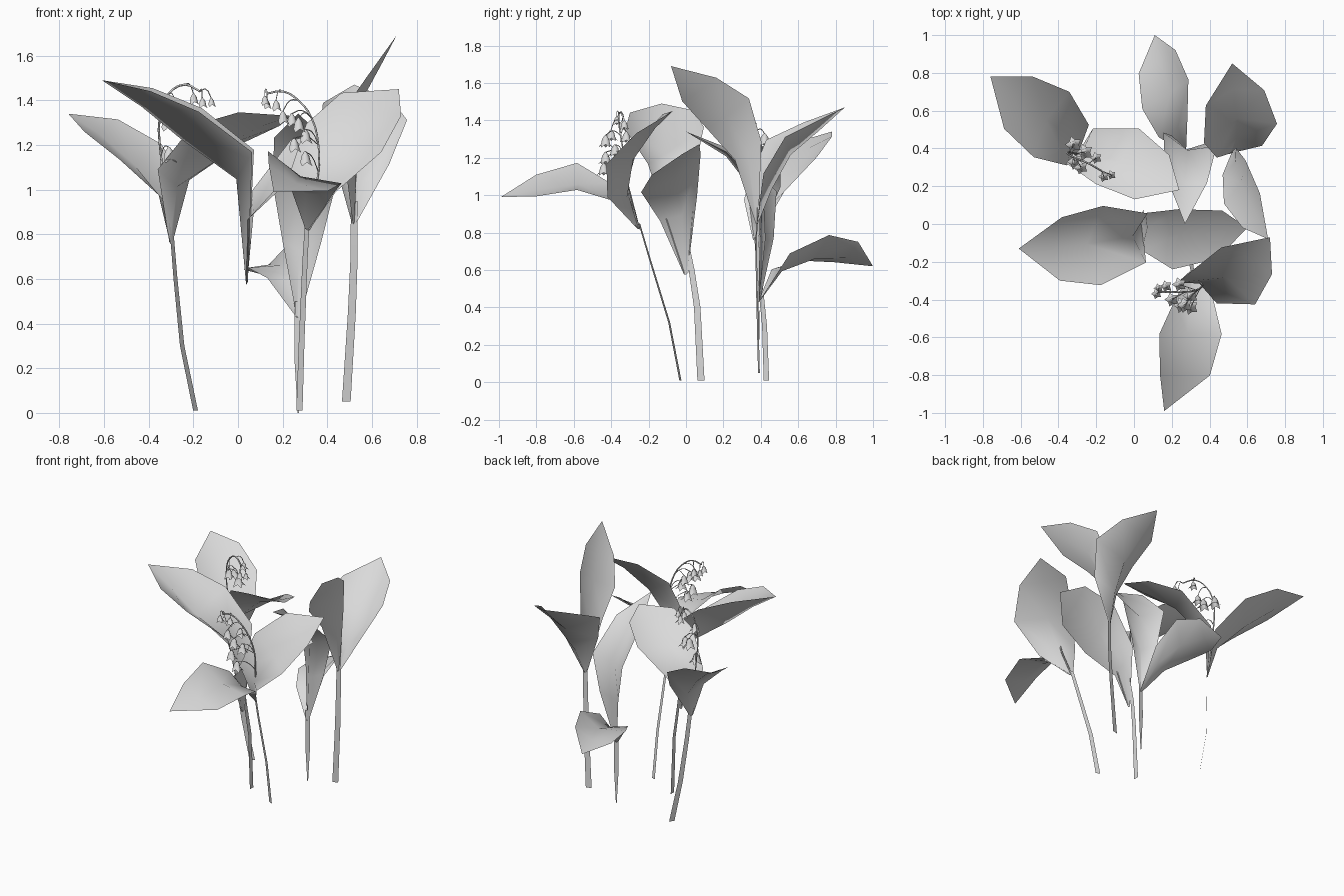
import bpy, bmesh, math
from mathutils import Vector

cube = bpy.data.objects.get("Cube")
if cube:
    bpy.data.objects.remove(cube, do_unlink=True)

# One flat grey for the whole plant
grey = bpy.data.materials.new("plant_grey")
grey.use_nodes = True
grey.diffuse_color = (0.7, 0.7, 0.7, 1)
grey.node_tree.nodes["Principled BSDF"].inputs["Base Color"].default_value = (0.7, 0.7, 0.7, 1)

# Width and cupping from the foot of a leaf to its tip
LEAF_PROFILE = (0.06, 0.62, 1.0, 0.8, 0.0)
FOLD_TAPER = (1.5, 1.5, 1.0, 0.7, 0.0)


def add_mesh(name, bm):
    bmesh.ops.remove_doubles(bm, verts=bm.verts, dist=0.0005)
    mesh = bpy.data.meshes.new(name)
    bm.to_mesh(mesh)
    bm.free()
    mesh.materials.append(grey)
    for poly in mesh.polygons:
        poly.use_smooth = True
    obj = bpy.data.objects.new(name, mesh)
    bpy.context.collection.objects.link(obj)


def strip(name, rib, across, half_width, profile, fold=0.0):
    """Sheet along a midrib, with its edges raised from the rib by the fold."""
    rib = [Vector(p) for p in rib]
    across = Vector(across).normalized()
    normal = (rib[-1] - rib[1]).cross(across).normalized()
    if normal.z < 0:
        normal = -normal
    bm = bmesh.new()
    rows = []
    for point, share, cup in zip(rib, profile, FOLD_TAPER):
        side = across * half_width * share
        lift = normal * fold * cup * half_width * share / 2
        rows.append([bm.verts.new(p) for p in
                     (point - side + lift, point - lift, point + side + lift)])
    for low, high in zip(rows, rows[1:]):
        for i in range(2):
            bm.faces.new((low[i], low[i + 1], high[i + 1], high[i]))
    add_mesh(name, bm)


def leaf(name, rib, across, half_width, fold=0.35):
    strip(name, rib, across, half_width, LEAF_PROFILE, fold)


def stalk(name, path, across, half_width, foot=1.0):
    shares = [foot] + [1 - 0.35 * i / len(path) for i in range(1, len(path))]
    strip(name, path, across, half_width, shares)


def tube(name, path, radius):
    """Thin round stem through a few points."""
    curve = bpy.data.curves.new(name, "CURVE")
    curve.dimensions = "3D"
    curve.bevel_depth = radius
    curve.bevel_resolution = 0
    curve.resolution_u = 3
    spline = curve.splines.new("BEZIER")
    spline.bezier_points.add(len(path) - 1)
    for knot, p in zip(spline.bezier_points, path):
        knot.co = p
        knot.handle_left_type = knot.handle_right_type = "AUTO"
    curve.materials.append(grey)
    obj = bpy.data.objects.new(name, curve)
    bpy.context.collection.objects.link(obj)


def bell(name, top, size):
    """Hanging blossom with flared points at the rim."""
    bm = bmesh.new()
    sides = 5
    rings = []
    for radius, drop in ((0.08, 0), (0.3, 0.3), (0.4, 0.75)):
        rings.append([bm.verts.new(top + size * Vector((
            radius * math.cos(i * math.tau / sides),
            radius * math.sin(i * math.tau / sides), -drop))) for i in range(sides)])
    for a, b in zip(rings, rings[1:]):
        for i in range(sides):
            j = (i + 1) % sides
            bm.faces.new((a[i], b[i], b[j], a[j]))
    for i in range(sides):
        angle = (i + 0.5) * math.tau / sides
        point = bm.verts.new(top + size * Vector((0.65 * math.cos(angle), 0.65 * math.sin(angle), -1)))
        bm.faces.new((rings[2][i], point, rings[2][(i + 1) % sides]))
    add_mesh(name, bm)


def spray(name, stem, blossoms):
    """Arching flower stem; each blossom hangs from a joint of the stem."""
    tube(name + "_stem", stem, 0.005)
    for i, (joint, top, size) in enumerate(blossoms):
        start, end = Vector(stem[joint]), Vector(top)
        middle = (start + end) / 2 + Vector((0, 0, 0.025))
        tube(f"{name}_stemlet_{i}", (start, middle, end), 0.0025)
        bell(f"{name}_bell_{i}", end, size)


# Back left plant
left_foot = (-0.3, 0.37, 0.76)
stalk("back_left_stalk", [(-0.19, 0.43, 0.01), (-0.25, 0.42, 0.3), (-0.28, 0.39, 0.6), (-0.3, 0.37, 0.85)],
      (0.6, 0.8, 0), 0.018)
leaf("back_left_outer_leaf", [left_foot, (-0.31, 0.43, 0.97), (-0.45, 0.54, 1.14),
     (-0.62, 0.65, 1.27), (-0.76, 0.78, 1.34)], (0.19, 0.35, 0.07), 0.2)
leaf("back_left_inner_leaf", [left_foot, (-0.28, 0.4, 1.04), (-0.08, 0.345, 1.22),
     (0.1, 0.24, 1.3), (0.24, 0.18, 1.33)], (0.21, 0.27, -0.07), 0.19)

# Back middle plant
mid_foot = (0.27, 0.39, 0.43)
stalk("back_middle_stalk", [(0.27, 0.39, 0), (0.27, 0.39, 0.25), (0.27, 0.39, 0.5)],
      (1, 0.1, 0), 0.02, foot=0.15)
leaf("back_middle_low_leaf", [mid_foot, (0.22, 0.51, 0.62), (0.18, 0.69, 0.69),
     (0.13, 0.86, 0.68), (0.11, 1, 0.62)], (0.25, 0.16, 0.14), 0.16, fold=0.4)
leaf("back_middle_tall_leaf", [mid_foot, (0.28, 0.42, 0.75), (0.29, 0.42, 1),
     (0.27, 0.23, 1.22), (0.27, 0, 1.34)], (1, -0.25, 0), 0.145, fold=0.5)

# Back right plant
right_foot = (0.52, 0.38, 0.85)
stalk("back_right_stalk", [(0.485, 0.39, 0.05), (0.51, 0.38, 0.45), (0.52, 0.375, 0.7), (0.52, 0.38, 0.95)],
      (1, 0.25, 0), 0.02)
leaf("back_right_wide_leaf", [right_foot, (0.55, 0.42, 1.07), (0.555, 0.52, 1.26),
     (0.53, 0.69, 1.37), (0.52, 0.85, 1.47)], (0.95, 0.25, 0.04), 0.2, fold=0.6)
leaf("back_right_tall_leaf", [right_foot, (0.52, 0.33, 1.23), (0.55, 0.22, 1.43),
     (0.63, 0.07, 1.56), (0.71, -0.08, 1.69)], (0.4, 0.8, 0.55), 0.15, fold=0.25)

# Centre plant
centre_foot = (0.04, 0, 0.58)
stalk("centre_stalk", [(0.05, 0.08, 0.01), (0.05, 0.06, 0.4), (0.04, 0.03, 0.6), (0.04, 0, 0.75)],
      (0, 1, 0), 0.019)
leaf("centre_left_leaf", [centre_foot, (0.03, -0.07, 1.11), (-0.21, -0.11, 1.29),
     (-0.41, -0.13, 1.41), (-0.61, -0.13, 1.49)], (0.03, 1, 0.04), 0.21, fold=0.75)
leaf("centre_right_leaf", [centre_foot, (0.06, -0.03, 0.91), (0.23, -0.07, 1.1),
     (0.46, -0.05, 1.18), (0.6, -0.02, 1.22)], (0.03, 0.31, 0.2), 0.19, fold=0.25)

# Front plant
front_foot = (0.31, -0.25, 0.82)
stalk("front_stalk", [(0.275, -0.03, 0.01), (0.285, -0.09, 0.32), (0.3, -0.2, 0.68), (0.31, -0.25, 0.85)],
      (1, -0.4, 0), 0.015)
leaf("front_right_leaf", [front_foot, (0.34, -0.34, 1.01), (0.48, -0.31, 1.21),
     (0.6, -0.18, 1.37), (0.72, -0.07, 1.45)], (0.34, -0.18, -0.13), 0.2)
leaf("front_drooping_leaf", [front_foot, (0.31, -0.4, 1), (0.29, -0.58, 1.08),
     (0.265, -0.8, 1.04), (0.16, -0.99, 0.99)], (0.32, 0, -0.14), 0.18, fold=0.25)

# Flower sprays
spray("back_flower",
      [left_foot, (-0.345, 0.38, 1.15), (-0.35, 0.37, 1.33), (-0.31, 0.35, 1.43),
       (-0.24, 0.32, 1.47), (-0.17, 0.28, 1.44)],
      [(1, (-0.31, 0.33, 1.19), 0.07), (2, (-0.32, 0.42, 1.33), 0.07), (2, (-0.26, 0.38, 1.31), 0.07),
       (3, (-0.28, 0.3, 1.38), 0.06), (4, (-0.2, 0.35, 1.43), 0.05), (5, (-0.16, 0.25, 1.41), 0.045),
       (5, (-0.12, 0.26, 1.41), 0.04)])
spray("front_flower",
      [front_foot, (0.36, -0.32, 1.08), (0.36, -0.33, 1.2), (0.33, -0.35, 1.32),
       (0.27, -0.36, 1.4), (0.2, -0.36, 1.44), (0.13, -0.36, 1.43)],
      [(1, (0.3, -0.44, 1.17), 0.065), (2, (0.25, -0.43, 1.23), 0.065), (2, (0.3, -0.38, 1.27), 0.065),
       (3, (0.27, -0.43, 1.32), 0.065), (3, (0.24, -0.32, 1.34), 0.06), (4, (0.2, -0.4, 1.35), 0.06),
       (5, (0.17, -0.33, 1.4), 0.05), (6, (0.12, -0.37, 1.42), 0.045), (6, (0.13, -0.34, 1.4), 0.04)])
